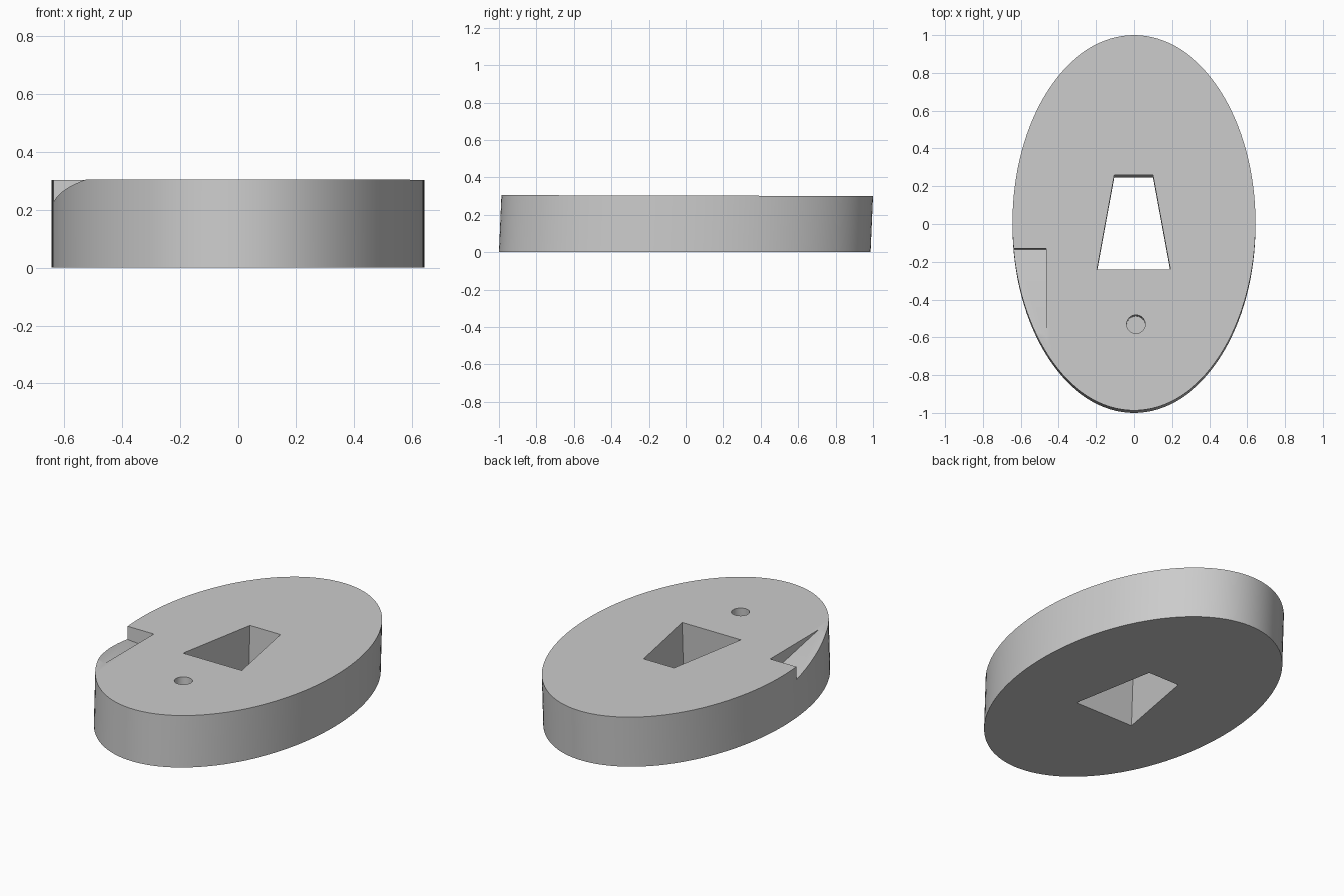
import bpy
import bmesh
from math import cos, sin, tau

default_cube = bpy.data.objects.get("Cube")
if default_cube:
    bpy.data.objects.remove(default_cube, do_unlink=True)

HEIGHT = 0.303
LEAN = 0.0433          # the side walls lean slightly towards the back

grey = bpy.data.materials.new("plain grey")
grey.use_nodes = True
grey.diffuse_color = (0.6, 0.6, 0.6, 1)
grey.node_tree.nodes["Principled BSDF"].inputs["Base Color"].default_value = grey.diffuse_color


def oval(cx, cy, rx, ry, count):
    return [(cx + rx * cos(tau * i / count), cy + ry * sin(tau * i / count))
            for i in range(count)]


def prism(name, outline, low, high):
    """Leaning prism; low and high give the height at (x, y)."""
    bm = bmesh.new()
    rings = []
    for level in (low, high):
        ring = []
        for x, y in outline:
            z = level(x, y)
            ring.append(bm.verts.new((x, y + LEAN * (z - HEIGHT / 2), z)))
        rings.append(ring)
    bottom, top = rings
    bm.faces.new(bottom[::-1])
    bm.faces.new(top)
    for i in range(len(outline)):
        j = (i + 1) % len(outline)
        bm.faces.new((bottom[i], bottom[j], top[j], top[i]))
    bmesh.ops.recalc_face_normals(bm, faces=bm.faces[:])
    mesh = bpy.data.meshes.new(name)
    bm.to_mesh(mesh)
    bm.free()
    mesh.materials.append(grey)
    obj = bpy.data.objects.new(name, mesh)
    bpy.context.collection.objects.link(obj)
    return obj


def flat(z):
    return lambda x, y: z


def top_slope(x, y):
    return HEIGHT - 0.0025 * y


def notch_floor(x, y):
    return HEIGHT - 0.2 * ((y + 0.56) + 0.42 * (x + 0.54))


# Oval body
body = prism("oval_body", oval(0, 0, 0.644, 0.9935, 128), flat(0), top_slope)

# Through opening, blind round hole and ramped side notch
opening = [(-0.195, -0.247), (0.192, -0.247), (0.1, 0.253), (-0.104, 0.253)]
notch = [(-0.8, -0.7), (-0.465, -0.7), (-0.465, -0.137), (-0.8, -0.137)]
cutters = [
    prism("opening_cutter", opening, flat(-0.2), flat(0.5)),
    prism("round_hole_cutter", oval(0.01, -0.537, 0.049, 0.049, 40), flat(0.15), flat(0.5)),
    prism("notch_cutter", notch, notch_floor, flat(0.5)),
]

bpy.ops.object.select_all(action="DESELECT")
bpy.context.view_layer.objects.active = body
body.select_set(True)
for cutter in cutters:
    cutter.hide_render = True
    cut = body.modifiers.new(cutter.name, "BOOLEAN")
    cut.operation = "DIFFERENCE"
    cut.solver = "EXACT"
    cut.object = cutter
    bpy.ops.object.modifier_apply(modifier=cut.name)
    bpy.data.objects.remove(cutter, do_unlink=True)

# Smooth round walls with crisp rims
bpy.ops.object.shade_smooth_by_angle(angle=0.5)
